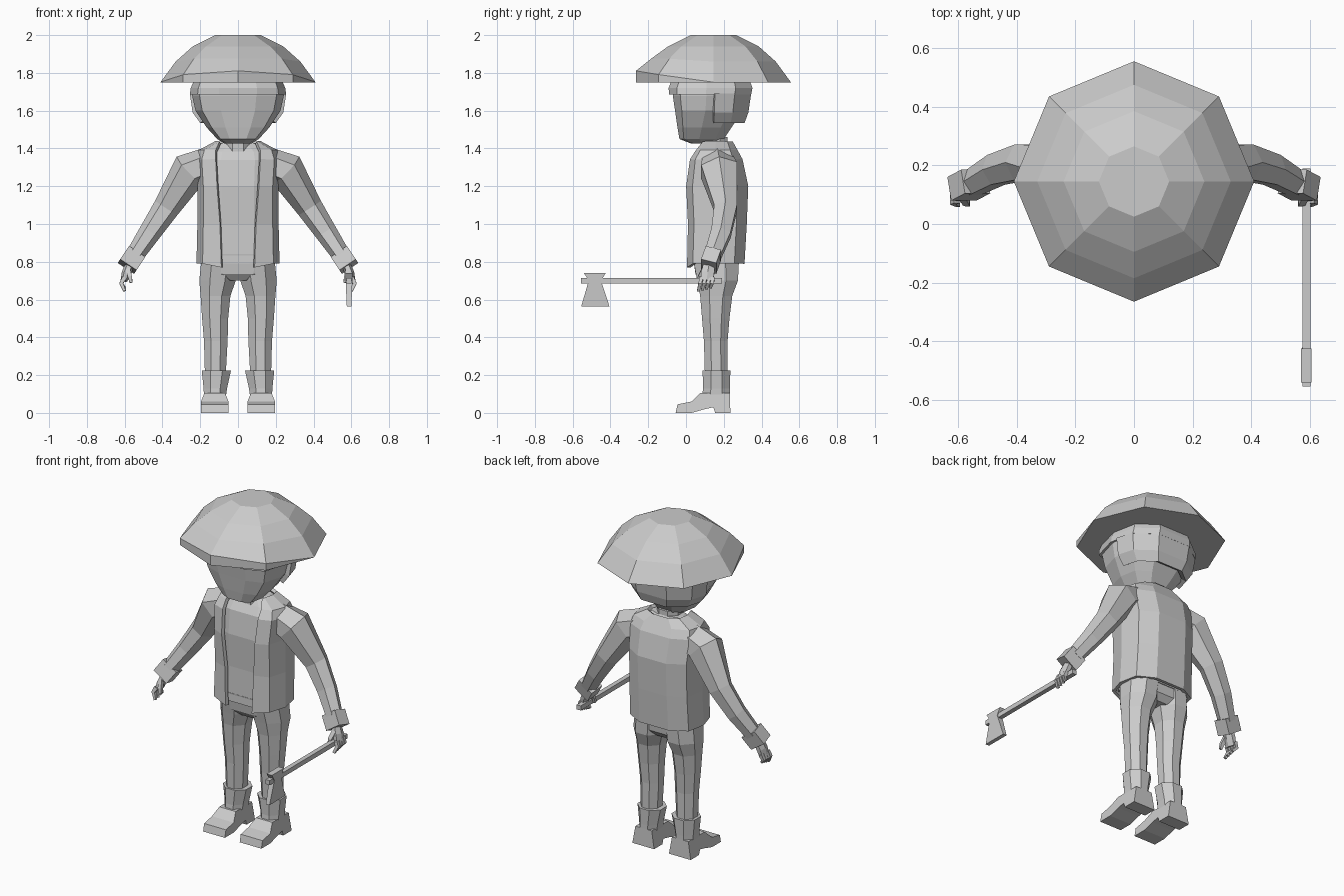
import bpy, bmesh, math
from mathutils import Vector

cube = bpy.data.objects.get("Cube")
if cube:
    bpy.data.objects.remove(cube)

grey = bpy.data.materials.new("plain grey")
grey.use_nodes = True
grey.diffuse_color = (0.6, 0.6, 0.6, 1)
grey.node_tree.nodes["Principled BSDF"].inputs["Base Color"].default_value = grey.diffuse_color


def finish(name, bm, mirror=False):
    bmesh.ops.recalc_face_normals(bm, faces=bm.faces)
    mesh = bpy.data.meshes.new(name)
    bm.to_mesh(mesh)
    bm.free()
    mesh.materials.append(grey)
    obj = bpy.data.objects.new(name, mesh)
    bpy.context.scene.collection.objects.link(obj)
    if mirror:
        obj.modifiers.new("mirror", 'MIRROR').use_mirror_merge = False
    return obj


def loft(name, rings, closed=True, mirror=False):
    """Skin a list of point rings; closed rings also get end caps."""
    bm = bmesh.new()
    rows = [[bm.verts.new(p) for p in ring] for ring in rings]
    n = len(rows[0])
    for a, b in zip(rows, rows[1:]):
        for i in range(n if closed else n - 1):
            j = (i + 1) % n
            bm.faces.new((a[i], a[j], b[j], b[i]))
    if closed:
        bm.faces.new(rows[0])
        bm.faces.new(rows[-1])
    return finish(name, bm, mirror)


def ngon(n, turn=0.5):
    k = 1 / math.cos(math.pi / n) if turn else 1
    return [(k * math.cos((i + turn) * math.tau / n),
             k * math.sin((i + turn) * math.tau / n)) for i in range(n)]


def level(section, z, x0, x1, y0, y1):
    """Horizontal ring fitted to a bounding rectangle."""
    return [((x0 + x1) / 2 + u * (x1 - x0) / 2,
             (y0 + y1) / 2 + v * (y1 - y0) / 2, z) for u, v in section]


def limb(name, section, path, mirror=True):
    """Loft along a path of (point, in-plane radius, depth radius)."""
    pts = [Vector(p[0]) for p in path]
    rings = []
    for i, (_, ru, rv) in enumerate(path):
        t = (pts[min(i + 1, len(pts) - 1)] - pts[max(i - 1, 0)]).normalized()
        u = Vector((0, 1, 0)).cross(t).normalized()
        v = t.cross(u)
        rings.append([pts[i] + u * a * ru + v * b * rv for a, b in section])
    return loft(name, rings, mirror=mirror)


def prism(name, profile, x, width, mirror=False):
    """Side profile (y, z) given a half width that depends on height."""
    rings = [[(x + s * width(z), y, z) for y, z in profile] for s in (-1, 1)]
    return loft(name, rings, mirror=mirror)


def mirrored(half):
    return half + [(-u, v) for u, v in reversed(half)]


octagon, hexagon, square = ngon(8), ngon(6, 0), [(1, 1), (-1, 1), (-1, -1), (1, -1)]

# Broad hat: domed octagon, with its front corner lifted above a short wall
hat = []
for r, z in ((0.41, 1.75), (0.41, 1.751), (0.33, 1.86), (0.24, 1.94), (0.12, 2.0)):
    ring = []
    for u, v in ngon(8, 0):
        lift = 0
        if z == 1.751 and v < -0.5:
            lift = 0.06 if v < -0.9 else 0.04
        elif z == 1.86 and v < -0.5:
            lift = 0.015
        ring.append((r * u, 0.145 + r * v, z + lift))
    hat.append(ring)
loft("hat", hat)

# Head with a flat face and a narrowing jaw
skull = mirrored([(0.4, -1), (0.84, -0.8), (1, -0.1), (0.88, 0.6), (0.42, 1)])
loft("head", [level(skull, *r) for r in (
    (1.425, -0.07, 0.07, 0.03, 0.16), (1.45, -0.11, 0.11, -0.035, 0.2),
    (1.51, -0.165, 0.165, -0.045, 0.24), (1.6, -0.225, 0.225, -0.058, 0.3),
    (1.68, -0.243, 0.243, -0.07, 0.325), (1.77, -0.22, 0.22, -0.06, 0.31))])

# Hair: a band all round plus a lower flap at the back
loft("hair_band", [level(skull, *r) for r in (
    (1.685, -0.255, 0.255, -0.09, 0.345), (1.72, -0.25, 0.25, -0.092, 0.352),
    (1.78, -0.225, 0.225, -0.07, 0.33))])
nape = mirrored([(1, 0.12), (0.88, 0.6), (0.42, 1)])
flap = loft("hair_back", [level(nape, *r) for r in (
    (1.535, -0.2, 0.2, -0.06, 0.31), (1.59, -0.24, 0.24, -0.08, 0.33),
    (1.69, -0.255, 0.255, -0.09, 0.345))], closed=False)
flap.modifiers.new("thickness", 'SOLIDIFY').thickness = 0.03

loft("neck", [level(octagon, z, -0.07, 0.07, 0.08, 0.22) for z in (1.36, 1.46)])

# Shirt and open jacket share one torso outline
torso = [(0.79, 0.21, 0.015, 0.30), (1.0, 0.205, 0.02, 0.312), (1.2, 0.205, 0.01, 0.32),
         (1.34, 0.215, 0.03, 0.29), (1.385, 0.2, 0.06, 0.265), (1.43, 0.115, 0.095, 0.24)]
body = [(0.46, -1), (0.86, -0.8), (1, -0.1), (0.9, 0.65), (0.45, 1)]
loft("shirt", [level(mirrored(body), z, 0.02 - w, w - 0.02, a + 0.02, b - 0.02)
               for z, w, a, b in torso])
coat = []
for z, w, a, b in torso:
    ring = level(mirrored(body), z, -w, w, a, b)
    gap = 0.085 + 0.03 * max(0, min(1, (z - 0.9) / 0.4)) - (0.02 if z > 1.4 else 0)
    drop = 0.02 if z < 0.8 else 0
    ring[0], ring[-1] = (gap, a, z - drop), (-gap, a, z - drop)
    coat.append(ring)
jacket = loft("jacket", coat, closed=False)
thick = jacket.modifiers.new("thickness", 'SOLIDIFY')
thick.thickness, thick.offset = 0.02, 0

# Trousers
loft("hips", [level(mirrored(body), *r) for r in (
    (0.7, -0.07, 0.07, 0.08, 0.24), (0.735, -0.18, 0.18, 0.05, 0.27),
    (0.84, -0.19, 0.19, 0.035, 0.28))])
loft("trouser_legs", [level(octagon, *r) for r in (
    (0.2, 0.065, 0.175, 0.1, 0.22), (0.38, 0.055, 0.18, 0.095, 0.22),
    (0.5, 0.052, 0.19, 0.085, 0.23), (0.62, 0.04, 0.198, 0.075, 0.245),
    (0.7, 0.012, 0.205, 0.06, 0.275), (0.8, 0.005, 0.195, 0.04, 0.28))], mirror=True)

# Boots: flared shaft and a foot with raised arch and heel
loft("boot_shafts", [level(octagon, *r) for r in (
    (0.08, 0.065, 0.18, 0.085, 0.232), (0.13, 0.058, 0.182, 0.09, 0.232),
    (0.225, 0.037, 0.192, 0.088, 0.235))], mirror=True)
foot = [(-0.055, 0), (-0.045, 0.045), (0.03, 0.06), (0.075, 0.105), (0.232, 0.105),
        (0.235, 0), (0.155, 0), (0.145, 0.03), (0.1, 0.02), (0.03, 0)]
prism("boot_feet", foot, 0.123, lambda z: 0.073 if z < 0.07 else 0.055, mirror=True)

# Sleeves and cuffs
limb("sleeves", hexagon, [
    ((0.13, 0.165, 1.33), 0.085, 0.09), ((0.255, 0.175, 1.285), 0.1, 0.11),
    ((0.38, 0.21, 1.085), 0.07, 0.07), ((0.47, 0.185, 0.95), 0.058, 0.06),
    ((0.55, 0.14, 0.83), 0.048, 0.05)])
limb("cuffs", square, [((0.54, 0.145, 0.845), 0.052, 0.042),
                       ((0.587, 0.12, 0.775), 0.052, 0.042)])

# Hands: palm, thumb and curled fingers
limb("palms", hexagon, [((0.57, 0.125, 0.79), 0.025, 0.035),
                        ((0.592, 0.115, 0.74), 0.024, 0.04),
                        ((0.604, 0.11, 0.70), 0.018, 0.038)])
for i in range(4):
    y = 0.08 + i * 0.021
    limb("fingers_%d" % (i + 1), square, [
        ((0.603, y, 0.715), 0.012, 0.009), ((0.618, y - 0.005, 0.685), 0.01, 0.009),
        ((0.6, y - 0.015, 0.645 + 0.006 * i), 0.007, 0.007)])
limb("thumbs", square, [((0.583, 0.095, 0.76), 0.013, 0.012),
                        ((0.572, 0.072, 0.72), 0.011, 0.01),
                        ((0.566, 0.066, 0.69), 0.007, 0.007)])

# Hatchet in the left hand
shaft = [(0.19, 0.685), (0.19, 0.713), (-0.555, 0.713), (-0.555, 0.685)]
prism("hatchet_handle", shaft, 0.588, lambda z: 0.014)
blade = [(-0.54, 0.74), (-0.425, 0.74), (-0.45, 0.7), (-0.405, 0.563),
         (-0.555, 0.563), (-0.515, 0.7)]
prism("hatchet_head", blade, 0.588, lambda z: 0.018 if z > 0.65 else 0.012)
